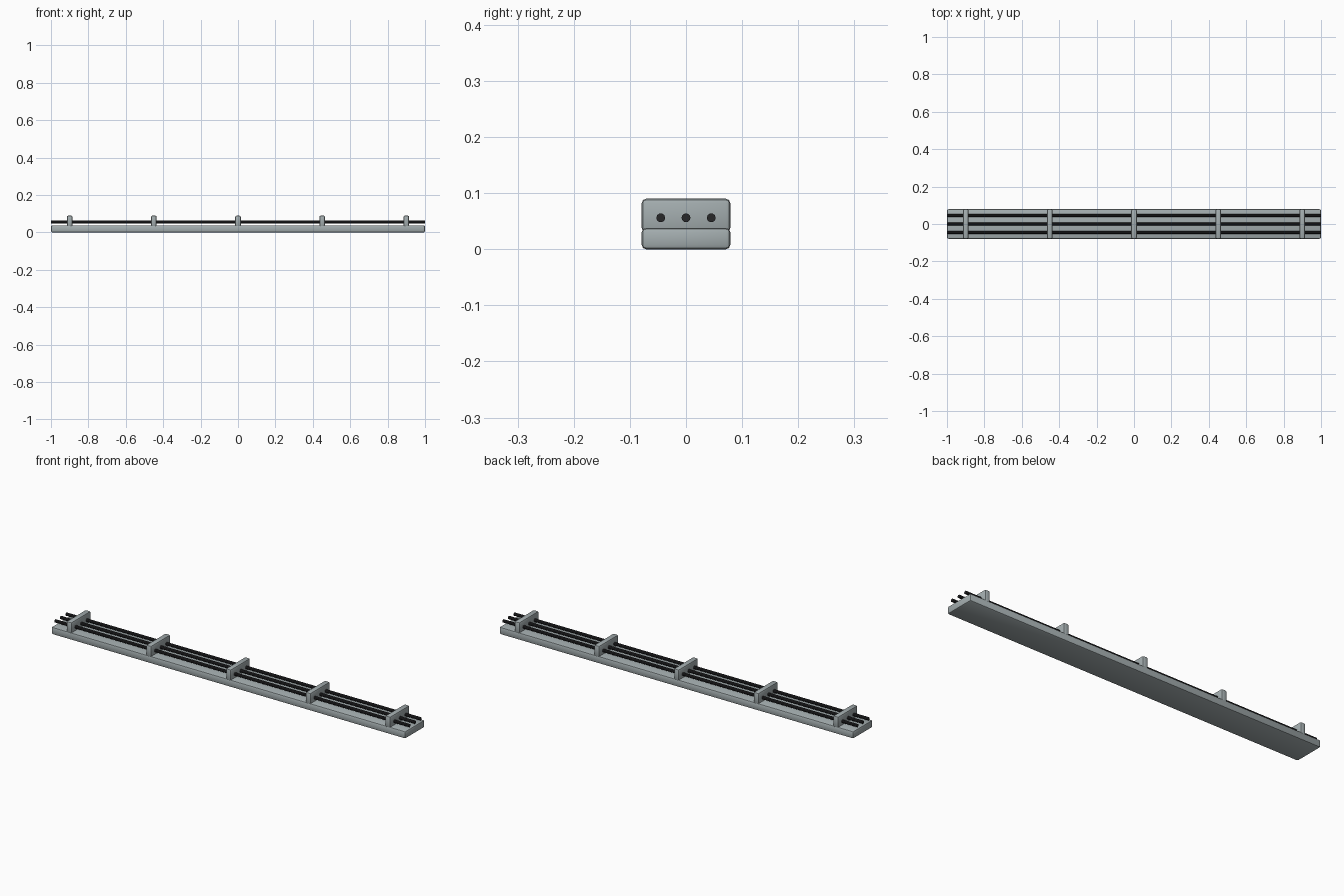
import bpy, math

if "Cube" in bpy.data.objects:
    bpy.data.objects.remove(bpy.data.objects["Cube"])

def material(name, rgb):
    m = bpy.data.materials.new(name)
    m.diffuse_color = (*rgb, 1)
    m.use_nodes = True
    m.node_tree.nodes["Principled BSDF"].inputs["Base Color"].default_value = m.diffuse_color
    return m

GREY = material("light grey", (0.37, 0.42, 0.43))
BLACK = material("cable black", (0.02, 0.02, 0.022))

def finish(ob, name, mat):
    ob.name = name
    ob.data.materials.append(mat)
    bpy.ops.object.shade_smooth_by_angle(angle=math.radians(35))

def rounded_box(name, size, center, bevel, mat):
    bpy.ops.mesh.primitive_cube_add(size=1, location=center)
    ob = bpy.context.object
    ob.scale = size
    bpy.ops.object.transform_apply(location=False, rotation=False, scale=True)
    mod = ob.modifiers.new("rounded edges", 'BEVEL')
    mod.width = bevel
    mod.segments = 2
    bpy.ops.object.modifier_apply(modifier=mod.name)
    finish(ob, name, mat)

# tray base
rounded_box("tray_base", (2.0, 0.158, 0.038), (0, 0, 0.019), 0.008, GREY)

# clamps across the tray
for i in range(5):
    rounded_box(f"clamp_{i + 1}", (0.03, 0.158, 0.06),
                (-0.9 + 0.45 * i, 0, 0.06), 0.008, GREY)

# three parallel cables
for i in range(3):
    bpy.ops.mesh.primitive_cylinder_add(vertices=10, radius=0.008, depth=2.0,
        location=(0, 0.045 * (i - 1), 0.056), rotation=(0, math.pi / 2, 0))
    finish(bpy.context.object, f"cable_{i + 1}", BLACK)
